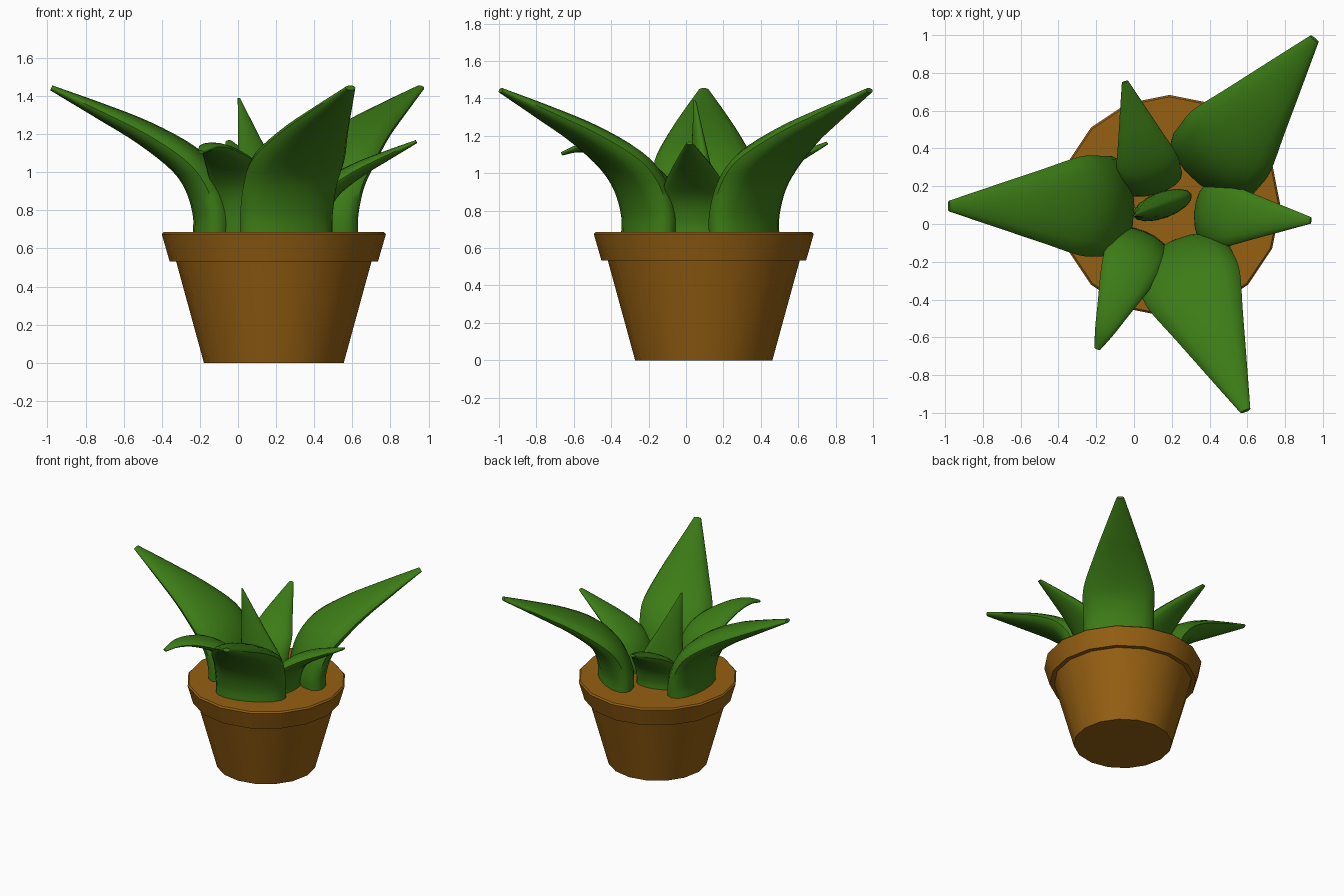
import bpy, bmesh
from math import sin, cos, pi, radians
from mathutils import Vector

if "Cube" in bpy.data.objects:
    bpy.data.objects.remove(bpy.data.objects["Cube"])


def material(name, rgb):
    m = bpy.data.materials.new(name)
    m.diffuse_color = (*rgb, 1)
    m.use_nodes = True
    m.node_tree.nodes["Principled BSDF"].inputs["Base Color"].default_value = m.diffuse_color
    return m


LEAF = material("leaf_green", (0.045, 0.2, 0.008))
CLAY = material("clay", (0.3, 0.115, 0.006))
SOIL_Z = 0.68


def skin(name, rings, mat, angle):
    """Loft closed rings of points into a capped solid."""
    bm = bmesh.new()
    loops = [[bm.verts.new(p) for p in r] for r in rings]
    for a, b in zip(loops, loops[1:]):
        n = len(a)
        for i in range(n):
            j = (i + 1) % n
            bm.faces.new((a[i], a[j], b[j], b[i]))
    bm.faces.new(loops[0])
    bm.faces.new(loops[-1])
    bmesh.ops.recalc_face_normals(bm, faces=bm.faces)
    me = bpy.data.meshes.new(name)
    bm.to_mesh(me)
    bm.free()
    me.materials.append(mat)
    ob = bpy.data.objects.new(name, me)
    bpy.context.collection.objects.link(ob)
    bpy.ops.object.select_all(action='DESELECT')
    bpy.context.view_layer.objects.active = ob
    ob.select_set(True)
    bpy.ops.object.shade_smooth_by_angle(angle=radians(angle))
    return ob


def spline(keys, steps=4):
    """Catmull-Rom through tuples of any length."""
    k = [Vector(p) for p in keys]
    k = [2 * k[0] - k[1]] + k + [2 * k[-1] - k[-2]]
    out = []
    for a, b, c, d in zip(k, k[1:], k[2:], k[3:]):
        for i in range(steps):
            t = i / steps
            out.append(0.5 * (2 * b + (c - a) * t + (2 * a - 5 * b + 4 * c - d) * t * t
                              + (3 * b - a - 3 * c + d) * t ** 3))
    return out + [k[-2]]


def leaf(name, base, heading, keys, size=1.0):
    """Keys: outward, sideways, height above soil, half width, half thickness."""
    h = radians(heading)
    out, side, up = Vector((cos(h), sin(h), 0)), Vector((-sin(h), cos(h), 0)), Vector((0, 0, 1))
    pts = [p * size for p in spline(keys)]
    origin = Vector((*base, SOIL_Z))
    rings = []
    for i, p in enumerate(pts):
        d = pts[min(i + 1, len(pts) - 1)] - pts[max(i - 1, 0)]
        normal = (up * d[0] - out * d[2]).normalized()
        c = origin + out * p[0] + side * p[1] + up * p[2]
        rings.append([c + side * p[3] * cos(a) + normal * p[4] * sin(a)
                      for a in (2 * pi * j / 16 for j in range(16))])
    return skin(name, rings, LEAF, 50)


# Pot: 16-sided turned profile with a flared rim and flat soil top
profile = [(0.367, 0), (0.513, 0.533), (0.547, 0.533), (0.588, 0.675), (0.578, 0.686)]
skin("pot", [[(0.188 + r * cos(pi * i / 8), 0.095 + r * sin(pi * i / 8), z) for i in range(16)]
             for r, z in profile], CLAY, 30)

# Arching leaves: three large, two small copies
ARCH = [(0, 0, -0.04, 0.262, 0.12), (0, 0, 0.1, 0.264, 0.117), (0.055, 0, 0.26, 0.266, 0.107),
        (0.165, 0, 0.39, 0.262, 0.088), (0.37, 0, 0.525, 0.193, 0.066),
        (0.6, 0, 0.64, 0.116, 0.043), (0.86, 0, 0.763, 0.028, 0.014)]
leaf("large_leaf_left", (-0.12, 0.095), 180, ARCH)
leaf("large_leaf_front", (0.254, -0.198), -67, ARCH)
leaf("large_leaf_back", (0.414, 0.312), 51, ARCH)
leaf("small_leaf_back", (0.093, 0.23), 105, ARCH, 0.63)
leaf("small_leaf_right", (0.395, 0.052), -3.5, ARCH, 0.63)

# Drooping small leaf
DROOP = [(0, 0, -0.04, 0.163, 0.075), (0.01, 0, 0.13, 0.165, 0.07), (0.07, 0, 0.27, 0.165, 0.06),
         (0.2, 0, 0.375, 0.14, 0.045), (0.37, 0, 0.44, 0.09, 0.03),
         (0.5, 0, 0.452, 0.052, 0.02), (0.6, 0, 0.425, 0.016, 0.01)]
leaf("small_leaf_front", (0.03, -0.105), 248, DROOP)

# Upright centre leaf, leaning sideways to its tip
SPIKE = [(0, 0, -0.04, 0.163, 0.07), (0, 0, 0.1, 0.163, 0.068), (0, -0.015, 0.2, 0.15, 0.06),
         (0, -0.07, 0.4, 0.09, 0.04), (0, -0.155, 0.71, 0.006, 0.006)]
leaf("centre_leaf", (0.15, 0.1), -70, SPIKE)
